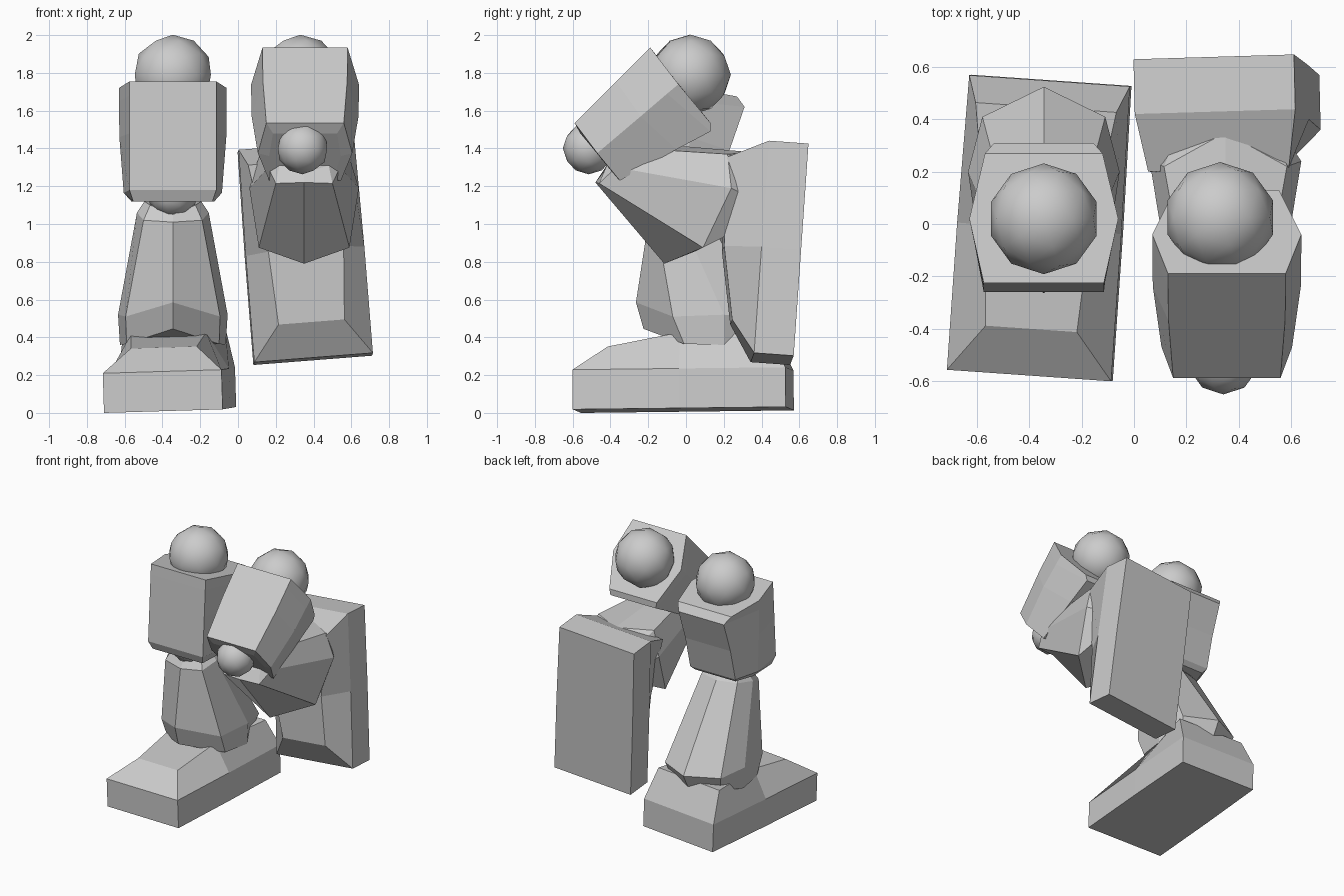
import bpy, bmesh
from mathutils import Vector, Matrix

grey = bpy.data.materials.new("plain_grey")
grey.diffuse_color = (0.6, 0.6, 0.6, 1)


def finish(name, bm):
    bmesh.ops.recalc_face_normals(bm, faces=bm.faces)
    me = bpy.data.meshes.new(name)
    bm.to_mesh(me)
    bm.free()
    me.materials.append(grey)
    ob = bpy.data.objects.new(name, me)
    bpy.context.collection.objects.link(ob)
    return ob


def loft(name, cx, rings, matrix=None):
    """Skin between rings; each ring is a right half outline mirrored in x."""
    bm = bmesh.new()
    loops = []
    for half in rings:
        full = half + [(-x, y, z) for x, y, z in reversed(half) if x > 0]
        loops.append([bm.verts.new((x + cx, y, z)) for x, y, z in full])
    n = len(loops[0])
    for a, b in zip(loops, loops[1:]):
        for i in range(n):
            j = (i + 1) % n
            bm.faces.new((a[i], a[j], b[j], b[i]))
    bm.faces.new(loops[0])
    bm.faces.new(loops[-1])
    if matrix:
        bm.transform(matrix)
    return finish(name, bm)


def ball(name, loc, r):
    bm = bmesh.new()
    bmesh.ops.create_icosphere(bm, subdivisions=2, radius=r,
                               matrix=Matrix.Translation(loc))
    for f in bm.faces:
        f.smooth = True
    return finish(name, bm)


def foot(name, origin, xaxis, yaxis):
    """Slab sole with a bevelled upper, toe towards local -y."""
    x = Vector(xaxis).normalized()
    z = x.cross(Vector(yaxis)).normalized()
    y = z.cross(x)
    m = Matrix((x, y, z)).transposed().to_4x4()
    m.translation = origin
    slab = [(.315, -.565), (.315, 0), (.308, .565)]
    upper = [(.175, -.385, .335), (.20, .0, .405), (.27, .465, .425)]
    rings = [[(a, b, 0) for a, b in slab], [(a, b, .21) for a, b in slab], upper]
    return loft(name, 0, rings, m)


LX, RX = -.345, .35

# hip and knee joints
ball("standing_hip_ball", (LX, .02, 1.79), .212)
ball("raised_hip_ball", (.33, .025, 1.79), .212)
ball("standing_knee_ball", (LX, -.10, 1.17), .137)
ball("raised_knee_ball", (.342, -.515, 1.40), .137)

# thighs: front, side and back corners
loft("standing_thigh", LX, [
    [(.23, -.225, 1.755), (.285, .02, 1.72), (.225, .27, 1.675)],
    [(.23, -.23, 1.68), (.285, .02, 1.65), (.19, .31, 1.62)],
    [(.23, -.242, 1.48), (.283, .02, 1.46), (.19, .23, 1.39)],
    [(.23, -.26, 1.18), (.26, .0, 1.165), (.19, .17, 1.15)],
    [(.21, -.235, 1.12), (.22, .0, 1.12), (.17, .14, 1.12)],
])
loft("raised_thigh", .355, [
    [(.225, -.19, 1.935), (.285, -.04, 1.74), (.2, .13, 1.535)],
    [(.225, -.24, 1.885), (.285, -.10, 1.69), (.19, .13, 1.49)],
    [(.223, -.37, 1.755), (.283, -.24, 1.57), (.19, -.05, 1.395)],
    [(.205, -.59, 1.535), (.25, -.47, 1.375), (.19, -.35, 1.23)],
    [(.17, -.56, 1.48), (.19, -.46, 1.36), (.15, -.37, 1.25)],
])

# shins: front ridge round to back ridge, flaring towards the ankle
loft("standing_shin", LX, [
    [(0, -.17, 1.05), (.12, -.12, 1.10), (.15, -.04, 1.12), (.13, .06, 1.12), (0, .09, 1.12)],
    [(0, -.20, 1.01), (.155, -.16, 1.02), (.19, -.04, 1.06), (.15, .09, 1.08), (0, .13, 1.08)],
    [(0, -.265, .585), (.25, -.07, .51), (.29, .2, .52), (.235, .41, .50), (0, .525, .50)],
    [(0, -.225, .445), (.245, -.01, .365), (.28, .2, .36), (.20, .37, .38), (0, .46, .38)],
])
loft("raised_shin", RX, [
    [(0, -.44, 1.27), (.13, -.42, 1.31), (.15, -.38, 1.34), (.13, -.28, 1.38), (0, -.26, 1.40)],
    [(0, -.48, 1.22), (.15, -.46, 1.215), (.19, -.37, 1.30), (.15, -.25, 1.40), (0, -.22, 1.43)],
    [(0, -.115, .79), (.24, .09, .875), (.29, .24, 1.19), (.235, .22, 1.37), (0, .35, 1.38)],
    [(0, .06, .86), (.21, .20, .93), (.25, .30, 1.16), (.20, .31, 1.31), (0, .38, 1.33)],
])

# feet: one flat on the ground, one pointing down with its sole to the back
foot("standing_foot", (-.356, -.014, .016), (1, -.07, .03), (.075, 1, .012))
foot("raised_foot", (.35, .6, .84), (.997, .03, .078), (-.08, .07, 1))
